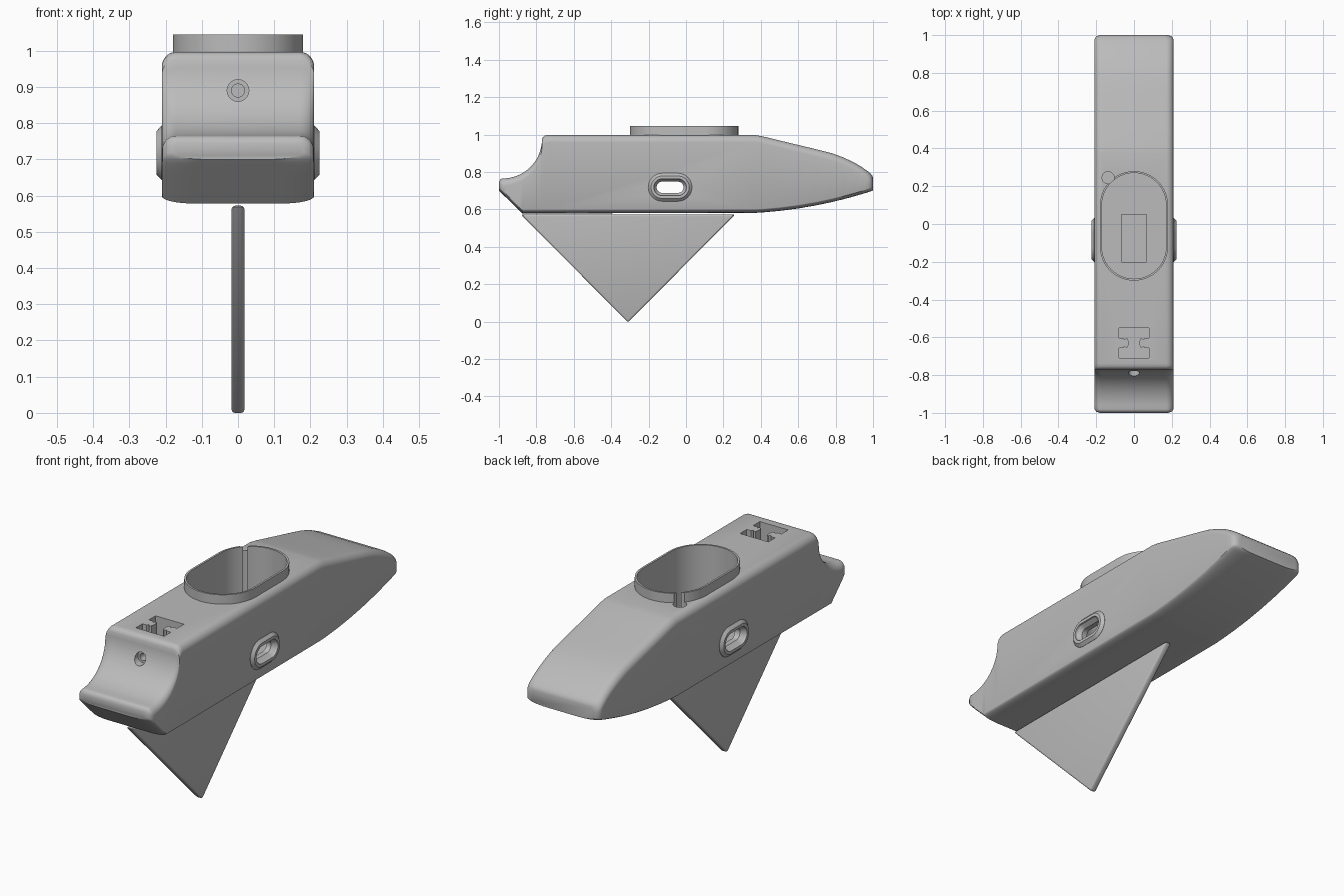
import bpy, bmesh
from math import sin, cos, pi, sqrt, radians

if "Cube" in bpy.data.objects:
    bpy.data.objects.remove(bpy.data.objects["Cube"])

grey = bpy.data.materials.new("plain_grey")
grey.use_nodes = True
grey.diffuse_color = (0.5, 0.5, 0.5, 1)
grey.node_tree.nodes["Principled BSDF"].inputs["Base Color"].default_value = (0.5, 0.5, 0.5, 1)


def loft(name, rings):
    """Closed solid through a list of equal-length rings."""
    bm = bmesh.new()
    loops = [[bm.verts.new(p) for p in ring] for ring in rings]
    for a, b in zip(loops, loops[1:]):
        for i in range(len(a)):
            j = (i + 1) % len(a)
            bm.faces.new((a[i], a[j], b[j], b[i]))
    bm.faces.new(loops[0])
    bm.faces.new(loops[-1])
    bmesh.ops.recalc_face_normals(bm, faces=bm.faces)
    mesh = bpy.data.meshes.new(name)
    bm.to_mesh(mesh)
    bm.free()
    mesh.materials.append(grey)
    obj = bpy.data.objects.new(name, mesh)
    bpy.context.collection.objects.link(obj)
    return obj


def stadium(straight, r, n=24):
    """Slot outline, long along its first axis."""
    pts = []
    for side in (1, -1):
        for i in range(n + 1):
            a = -pi / 2 + pi * i / n
            pts.append((side * (straight + r * cos(a)), side * r * sin(a)))
    return pts


def circle(r, n=32):
    return [(r * cos(2 * pi * i / n), r * sin(2 * pi * i / n)) for i in range(n)]


def upright(name, outline, cx, cy, z0, z1):
    return loft(name, [[(cx + x, cy + y, z) for x, y in outline] for z in (z0, z1)])


def cut(obj, cutters):
    for c in cutters:
        c.hide_render = True
        m = obj.modifiers.new(c.name, "BOOLEAN")
        m.operation, m.solver, m.object = "DIFFERENCE", "EXACT", c
    dg = bpy.context.evaluated_depsgraph_get()
    mesh = bpy.data.meshes.new_from_object(obj.evaluated_get(dg))
    obj.modifiers.clear()
    obj.data = mesh


# Hull: cross-sections lofted along the length
def half_width(y):
    t = max(0, (abs(y) - 0.97) / 0.03)
    return 0.21 - 0.03 * (1 - sqrt(max(0, 1 - t * t)))


def bottom(y):
    if y < -0.875:
        return 0.578 + 0.122 * (-0.875 - y) / 0.125
    return 0.578 + 0.122 * (max(0, y - 0.25) / 0.75) ** 2


def section(y, top):
    w, low, n = half_width(y), bottom(y), 8
    r = min(0.04, (top - low) * 0.45)
    half = [(w - 0.09 + 0.09 * sin(a), low + 0.02 - 0.02 * cos(a))
            for a in (pi / 2 * i / n for i in range(n + 1))]
    half += [(w - r + r * cos(a), top - r + r * sin(a))
             for a in (pi / 2 * i / n for i in range(n + 1))]
    return [(x, y, z) for x, z in half] + [(-x, y, z) for x, z in reversed(half)]


stations = [(-1, 0.745), (-0.995, 0.757), (-0.988, 0.763)]
stations += [(-0.98 + 0.21 * sin(radians(a)), 0.975 - 0.21 * cos(radians(a)))
             for a in range(0, 91, 6)]
stations += [(-0.764, 0.987), (-0.755, 0.994), (-0.74, 0.997), (0.37, 0.997), (0.41, 0.99)]
stations += [(0.5, 0.968), (0.6, 0.944), (0.7, 0.92), (0.78, 0.9), (0.84, 0.878), (0.9, 0.85),
             (0.94, 0.826), (0.97, 0.805), (0.985, 0.793), (0.995, 0.782), (1, 0.77)]
hull = loft("hull", [section(y, z) for y, z in stations])


# Raised rim around the well
def oval(r):
    return [(x, y) for y, x in stadium(0.11, r)]


rim = upright("well_rim", oval(0.18), 0, -0.01, 0.96, 1.045)

# Side port bosses with chamfered lips
PORT_Y, PORT_Z = -0.085, 0.718


def port(name, layers):
    return loft(name, [[(x, PORT_Y + y, PORT_Z + z) for y, z in stadium(0.042, r)]
                       for x, r in layers])


bosses = [port("port_boss_" + n, [(s * 0.19, 0.075), (s * 0.211, 0.075), (s * 0.225, 0.06)])
          for n, s in (("left", 1), ("right", -1))]

# Cutters
well = upright("well_cutter", oval(0.17), 0, -0.01, 0.66, 1.1)
notch = upright("notch_cutter", circle(0.032), -0.137, 0.245, 0.67, 1.1)
pocket = upright("pocket_cutter", [(-0.065, -0.2), (0.065, -0.2), (0.065, 0.05), (-0.065, 0.05)],
                 0, 0, 0.61, 0.7)
port_hole = port("port_cutter", [(-0.24, 0.046), (-0.215, 0.044), (-0.195, 0.03),
                                 (0.195, 0.03), (0.215, 0.044), (0.24, 0.046)])

# Keyed slot: one quarter of the outline, mirrored twice
quarter = [(0.08, 0.08), (0.08, 0.026), (0.056, 0.026), (0.05, 0.016),
           (0.042, 0.026), (0.033, 0.022), (0.03, 0.012)]
right = quarter + [(x, -y) for x, y in reversed(quarter)]
key_outline = right + [(-x, -y) for x, y in right]
key_slot = upright("key_slot_cutter", key_outline, 0, -0.63, 0.85, 1.1)


def bore(name, r, y0, y1):
    return loft(name, [[(x, y, 0.89 + z) for x, z in circle(r)] for y in (y0, y1)])


counterbore = bore("counterbore_cutter", 0.03, -1.1, -0.765)
tow_hole = bore("tow_hole_cutter", 0.018, -0.8, -0.66)

cut(hull, [well, notch, pocket, port_hole, key_slot, counterbore, tow_hole])
cut(rim, [well, notch])
for b in bosses:
    cut(b, [port_hole, well])
for c in (well, notch, pocket, port_hole, key_slot, counterbore, tow_hole):
    bpy.data.objects.remove(c)

# Triangular keel fin with softened edges
triangle = [(-0.882, 0.572), (0.262, 0.572), (-0.31, 0)]
fin = loft("keel_fin", [[(x, y, z) for y, z in triangle] for x in (-0.018, 0.018)])
bevel = fin.modifiers.new("soft_edges", "BEVEL")
bevel.width, bevel.segments = 0.01, 3
bevel.limit_method = "ANGLE"
cut(fin, [])
drop = min(v.co.z for v in fin.data.vertices)
for v in fin.data.vertices:
    if v.co.z < 0.1:
        v.co.z -= drop

# Smooth shading with crisp edges
bpy.ops.object.select_all(action="DESELECT")
for o in [hull, rim, fin] + bosses:
    o.select_set(True)
bpy.context.view_layer.objects.active = hull
bpy.ops.object.shade_smooth_by_angle(angle=radians(30))
